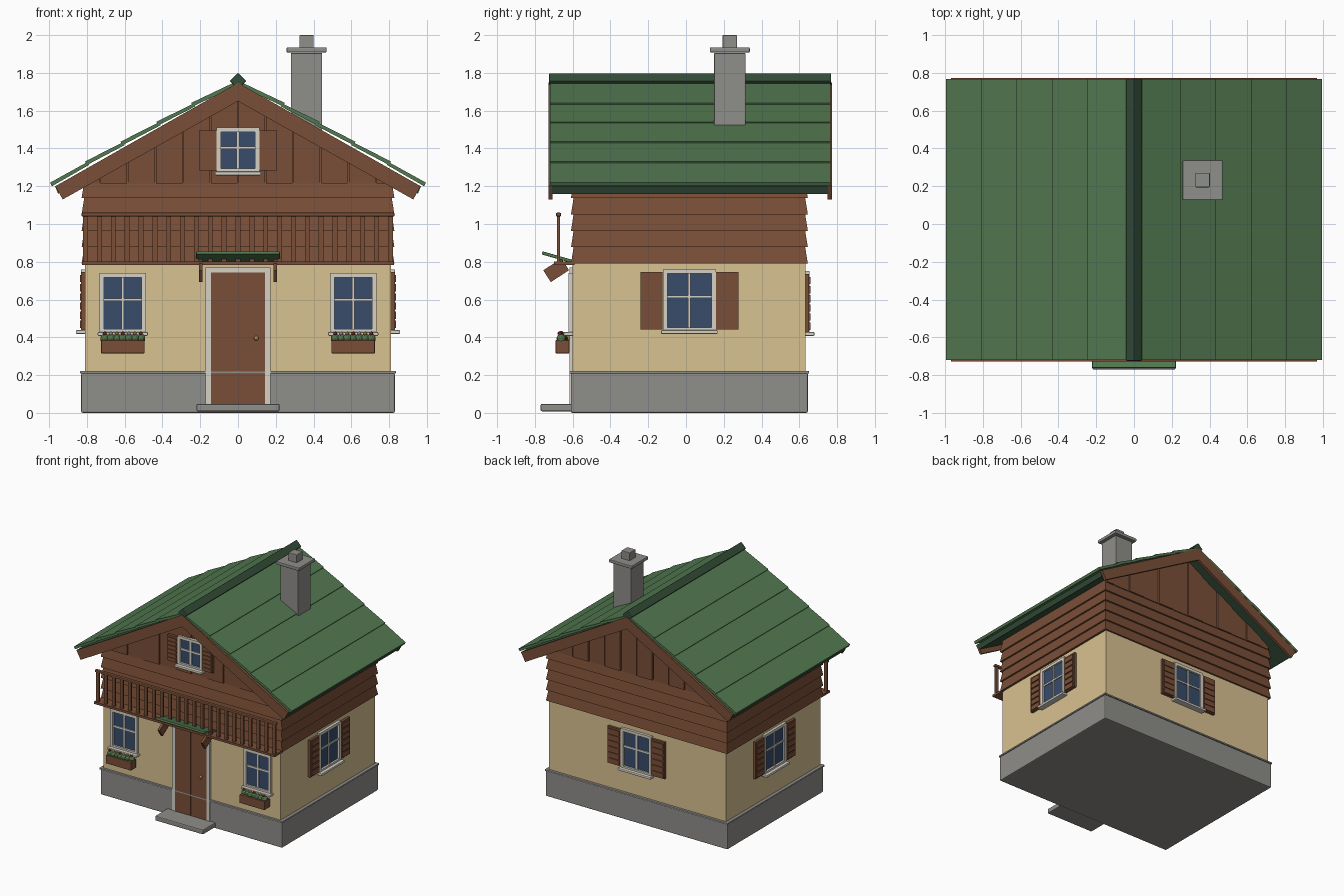
import bpy, bmesh, math, random
from mathutils import Matrix, Vector

if "Cube" in bpy.data.objects:
    bpy.data.objects.remove(bpy.data.objects["Cube"])

random.seed(4)


def material(name, r, g, b):
    m = bpy.data.materials.new(name)
    lin = [((c / 255 + 0.055) / 1.055) ** 2.4 for c in (r, g, b)]
    m.diffuse_color = (*lin, 1)
    m.use_nodes = True
    m.node_tree.nodes["Principled BSDF"].inputs["Base Color"].default_value = m.diffuse_color
    return m


CREAM = material("cream_plaster", 217, 194, 145)
WOOD = material("brown_wood", 122, 79, 55)
GREEN = material("roof_green", 82, 120, 80)
DARK = material("dark_green", 52, 78, 57)
STONE = material("grey_stone", 143, 142, 138)
TRIM = material("pale_trim", 214, 209, 197)
GLASS = material("blue_glass", 56, 76, 106)
BRASS = material("brass_yellow", 205, 170, 85)
RED = material("flower_red", 165, 65, 48)

YC = 0.018  # middle of the house in depth


def finish(name, bm, mat, matrix=None, bevel=0):
    bmesh.ops.recalc_face_normals(bm, faces=bm.faces)
    if matrix:
        bm.transform(matrix)
    me = bpy.data.meshes.new(name)
    bm.to_mesh(me)
    bm.free()
    me.materials.append(mat)
    ob = bpy.data.objects.new(name, me)
    bpy.context.collection.objects.link(ob)
    if bevel:
        mod = ob.modifiers.new("soft_edges", "BEVEL")
        mod.width, mod.segments = bevel, 2
    return ob


def add_box(bm, x0, x1, y0, y1, z0, z1, tilt=0, axis="X"):
    mid = Vector(((x0 + x1) / 2, (y0 + y1) / 2, (z0 + z1) / 2))
    m = (Matrix.Translation(mid) @ Matrix.Rotation(tilt, 4, axis)
         @ Matrix.Diagonal((x1 - x0, y1 - y0, z1 - z0, 1)))
    return bmesh.ops.create_cube(bm, size=1, matrix=m)["verts"]


def boxes(name, mat, items, matrix=None, bevel=0):
    bm = bmesh.new()
    for it in items:
        add_box(bm, *it)
    return finish(name, bm, mat, matrix, bevel)


def add_prism(bm, profile, y0, y1):
    """Extrude an x-z outline along y."""
    f = bm.faces.new([bm.verts.new((x, y0, z)) for x, z in profile])
    ext = bmesh.ops.extrude_face_region(bm, geom=[f])["geom"]
    bmesh.ops.translate(bm, vec=(0, y1 - y0, 0),
                        verts=[v for v in ext if isinstance(v, bmesh.types.BMVert)])


# Stone base, plaster walls, doorstep
boxes("stone_base", STONE, [(-.83, .83, -.61, .645, 0, .212)], bevel=.008)
boxes("base_lip", STONE, [(-.836, .836, -.617, .652, .208, .222)], bevel=.004)
boxes("plaster_walls", CREAM, [(-.81, .81, -.6, .632, .2, .8)])
boxes("doorstep", STONE, [(-.22, .22, -.77, -.6, .008, .048)], bevel=.008)

# Upper storey of lapped boards, each wider at its lower edge
bm = bmesh.new()
n, z0, z1 = 5, .79, 1.225
step = (z1 - z0) / n
for i in range(n):
    a = z0 + i * step
    vs = add_box(bm, -.828, .828, YC - .627, YC + .627, a, a + step)
    for v in vs:
        if v.co.z > a + step / 2:
            v.co.x *= .814 / .828
            v.co.y = YC + (v.co.y - YC) * .613 / .627
finish("upper_storey_boards", bm, WOOD)

# Gable core and vertical gable boards at both ends
SL = .56


def under(x):
    return 1.70 - SL * abs(x)


bm = bmesh.new()
add_prism(bm, [(-.81, 1.2), (.81, 1.2), (.81, under(.81)), (0, under(0)),
               (-.81, under(.81))], -.592, .628)
finish("gable_core", bm, WOOD)
bm = bmesh.new()
W = .146
for k in range(-6, 6):
    a, b = max(k * W, -.81) + .003, min((k + 1) * W, .81) - .003
    if b - a < .02:
        continue
    d = .006 if k % 2 else 0
    prof = [(a, 1.215), (b, 1.215), (b, under(b)), (a, under(a))]
    add_prism(bm, prof, -.604 - d, -.59)
    add_prism(bm, prof, .625, .64 + d)
finish("gable_boards", bm, WOOD)

# Roof deck, lapped roof courses, ridge beam and verge boards
bm = bmesh.new()
add_prism(bm, [(0, 1.742), (.968, 1.198), (.952, 1.16), (0, 1.692),
               (-.952, 1.16), (-.968, 1.198)], -.71, .752)
finish("roof_deck", bm, DARK)

bm = bmesh.new()
edges = [(.985, 1.2), (.8, 1.312), (.612, 1.417), (.422, 1.522), (.238, 1.622), (.02, 1.735)]
for s in (-1, 1):
    for (xa, za), (xb, zb) in zip(edges, edges[1:]):
        dx, dz = xb - xa, zb - za
        xb, zb = xb + dx * .06, zb + dz * .06 - .002
        add_prism(bm, [(s * xa, za), (s * (xa + .010), za + .019),
                       (s * xb, zb + .016), (s * xb, zb - .004)], -.72, .766)
finish("roof_courses", bm, GREEN)

bm = bmesh.new()
add_prism(bm, [(0, 1.715), (.044, 1.757), (0, 1.8), (-.044, 1.757)], -.724, .768)
finish("ridge_beam", bm, DARK, bevel=.005)

bm = bmesh.new()
for y0, y1 in ((-.728, -.708), (.75, .773)):
    for s in (-1, 1):
        add_prism(bm, [(0, 1.748), (s * .967, 1.2), (s * .928, 1.13), (0, 1.65)], y0, y1)
finish("verge_boards", bm, WOOD)

# Chimney
CX, CY = .363, .232


def stack(r, a, b):
    return (CX - r, CX + r, CY - r, CY + r, a, b)


boxes("chimney_stack", STONE, [stack(.083, 1.46, 1.905)], bevel=.004)
boxes("chimney_cap", STONE, [stack(.106, 1.908, 1.935)], bevel=.006)
boxes("chimney_pot", STONE, [stack(.038, 1.93, 2.0)], bevel=.004)

# Balcony
boxes("balcony_floor", WOOD, [(-.825, .825, -.7, -.59, .784, .802)])
boxes("balcony_rail", WOOD, [(-.828, .828, -.688, -.662, 1.04, 1.06)], bevel=.005)
count = 23
boxes("balcony_balusters", WOOD,
      [(x - .013, x + .013, -.683, -.667, .8, 1.045)
       for x in (-.807 + 1.614 * i / (count - 1) for i in range(count))])

# Door with planks, frame and knob
boxes("door_planks", WOOD, [(-.145, -.003, -.616, -.59, .045, .742),
                            (.003, .145, -.616, -.59, .045, .742),
                            (-.01, .01, -.611, -.59, .045, .742)])
boxes("door_frame", TRIM, [(-.172, -.143, -.618, -.59, .045, .77),
                           (.143, .172, -.618, -.59, .045, .77),
                           (-.172, .172, -.618, -.59, .742, .77)])
bm = bmesh.new()
bmesh.ops.create_icosphere(bm, subdivisions=2, radius=.013,
                           matrix=Matrix.Translation((.097, -.625, .395)))
finish("door_knob", bm, BRASS)

# Porch roof tilted up at the front, with slanted brackets
up = math.radians(-16)
boxes("porch_roof", GREEN, [(-.222, .222, -.765, -.592, .815, .832, up, "X")], bevel=.004)
boxes("porch_brackets", WOOD, [(s * .197 - .01, s * .197 + .01, -.745, -.63, .718, .792,
                                math.radians(33), "X") for s in (-1, 1)])


def window(name, matrix, w, h, shutter=0):
    """Window on a wall plane y = 0 facing -y, bottom centre at the origin."""
    r, t, mz = w / 2, .023, h * .56
    boxes(name + "_glass", GLASS, [(-r + .01, r - .01, -.006, .01, .01, h - .01)], matrix)
    boxes(name + "_frame", TRIM, [(-r, -r + t, -.022, .01, 0, h),
                                  (r - t, r, -.022, .01, 0, h),
                                  (-r, r, -.022, .01, h - t, h),
                                  (-r, r, -.022, .01, 0, t),
                                  (-.007, .007, -.014, .01, 0, h),
                                  (-r, r, -.014, .01, mz - .007, mz + .007)], matrix)
    boxes(name + "_sill", TRIM, [(-r - .01, r + .01, -.048, .01, -.012, .008)],
          matrix, bevel=.005)
    if shutter:
        items = []
        for s in (-1, 1):
            a, b = sorted((s * (r + .002), s * (r + shutter)))
            items.append((a, b, -.02, .005, .012, h - .015))
            for i in range(6):  # raised slats
                z = .02 + (h - .04) * i / 6
                items.append((a + .01, b - .01, -.027, -.01, z, z + (h - .04) / 6 - .01))
        boxes(name + "_shutters", WOOD, items, matrix)


def place(x, y, z, deg=0):
    return Matrix.Translation((x, y, z)) @ Matrix.Rotation(math.radians(deg), 4, "Z")


window("right_window", place(.81, YC, .43, 90), .28, .33, .12)
window("left_window", place(-.81, YC, .43, -90), .28, .33, .12)
window("back_window", place(0, .632, .42, 180), .28, .33, .12)
window("gable_window", place(0, -.606, 1.27), .225, .24, .095)

# Front windows with flower boxes
for side, x in (("left", -.61), ("right", .61)):
    window("front_window_" + side, place(x, -.6, .42), .246, .32)
    boxes("flower_box_" + side, WOOD, [(x - .115, x + .115, -.69, -.618, .315, .385)], bevel=.004)
    plants, flowers = bmesh.new(), {TRIM: bmesh.new(), RED: bmesh.new(), BRASS: bmesh.new()}
    for i in range(7):
        px = x - .095 + i * .0317
        py = -.654 + random.uniform(-.008, .008)
        bmesh.ops.create_icosphere(plants, subdivisions=2, radius=.025,
                                   matrix=Matrix.Translation((px, py, .393)))
        mat = (RED, TRIM, BRASS)[i % 3]
        bmesh.ops.create_icosphere(flowers[mat], subdivisions=1, radius=.012,
                                   matrix=Matrix.Translation((px, py - .008, .421)))
    finish("flower_leaves_" + side, plants, GREEN)
    for mat, fb in flowers.items():
        finish("flowers_" + mat.name + "_" + side, fb, mat)
